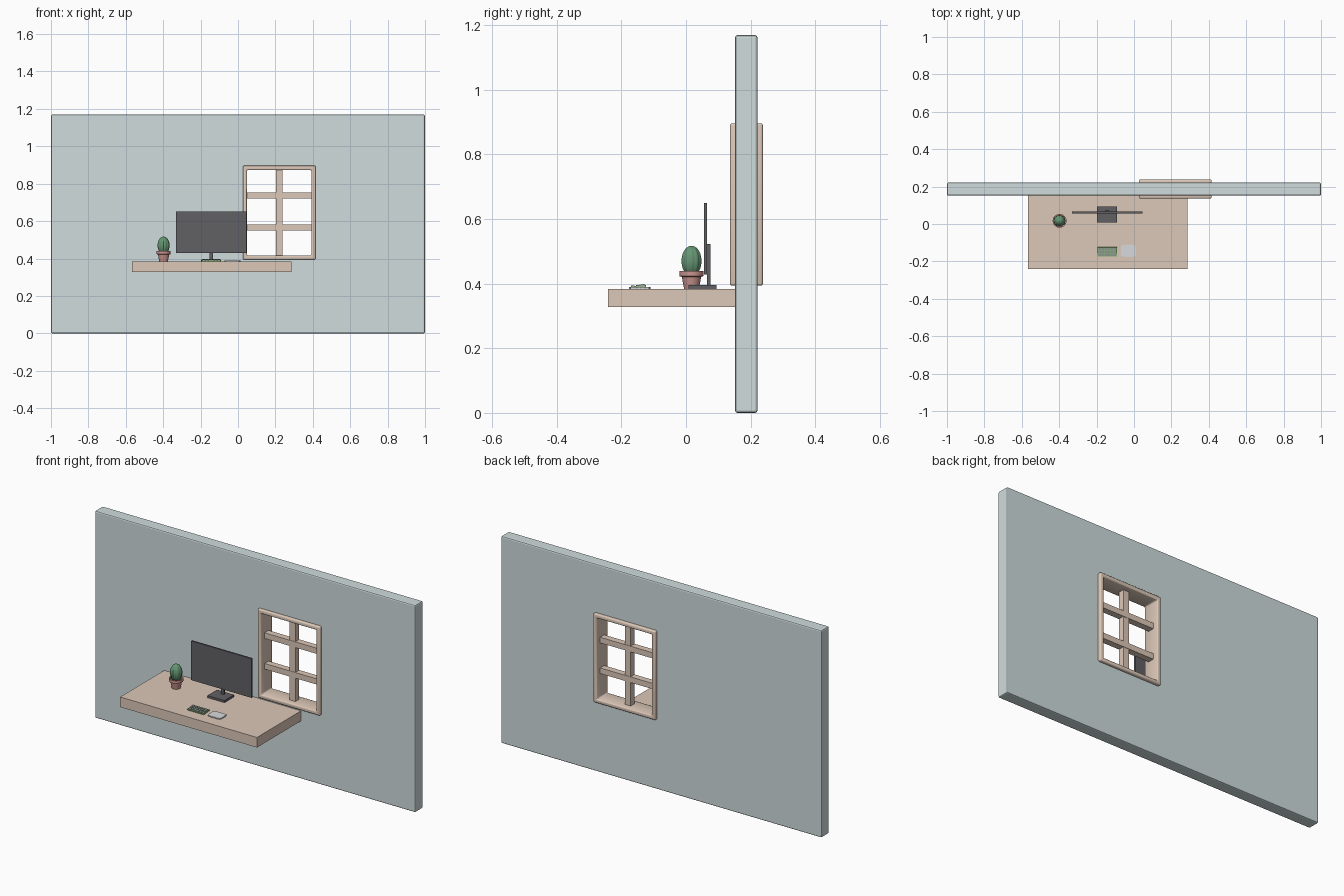
import bpy, bmesh, math
from mathutils import Matrix

if "Cube" in bpy.data.objects:
    bpy.data.objects.remove(bpy.data.objects["Cube"])


def mat(name, rgb):
    m = bpy.data.materials.new(name)
    m.diffuse_color = (*rgb, 1)
    m.use_nodes = True
    m.node_tree.nodes["Principled BSDF"].inputs["Base Color"].default_value = m.diffuse_color
    return m


WALL = mat("wall_paint", (0.63, 0.72, 0.73))
WOOD = mat("wood", (0.72, 0.58, 0.48))
DARK = mat("dark_plastic", (0.12, 0.12, 0.13))
CLAY = mat("clay", (0.60, 0.30, 0.27))
SOIL = mat("soil", (0.20, 0.13, 0.09))
CACTUS = mat("cactus_green", (0.13, 0.30, 0.17))
GREEN = mat("board_green", (0.30, 0.50, 0.22))
KEY = mat("key_grey", (0.28, 0.34, 0.30))
PALE = mat("pad_grey", (0.68, 0.70, 0.72))


def finish(name, bm, material, smooth=None):
    bmesh.ops.recalc_face_normals(bm, faces=bm.faces)
    me = bpy.data.meshes.new(name)
    bm.to_mesh(me)
    bm.free()
    ob = bpy.data.objects.new(name, me)
    bpy.context.collection.objects.link(ob)
    if material:
        me.materials.append(material)
    if smooth:
        bpy.context.view_layer.objects.active = ob
        ob.select_set(True)
        bpy.ops.object.shade_smooth_by_angle(angle=math.radians(smooth))
        ob.select_set(False)
    return ob


def add_box(bm, x, y, z):
    size = [b - a for a, b in (x, y, z)]
    mid = [(a + b) / 2 for a, b in (x, y, z)]
    bmesh.ops.create_cube(bm, size=1, matrix=Matrix.Translation(mid) @ Matrix.Diagonal((*size, 1)))


def box(name, x, y, z, material, bevel=0, segs=2):
    bm = bmesh.new()
    add_box(bm, x, y, z)
    if bevel:
        bmesh.ops.bevel(bm, geom=bm.edges[:], offset=bevel, segments=segs, profile=0.5, affect='EDGES')
    return finish(name, bm, material)


def lathe(name, profile, center, material, sides=24, smooth=35):
    bm = bmesh.new()
    vs = [bm.verts.new((r, 0, z)) for r, z in profile]
    es = [bm.edges.new(p) for p in zip(vs, vs[1:])]
    bmesh.ops.spin(bm, geom=vs + es, cent=(0, 0, 0), axis=(0, 0, 1), angle=2 * math.pi, steps=sides)
    bmesh.ops.remove_doubles(bm, verts=bm.verts, dist=1e-5)
    ob = finish(name, bm, material, smooth)
    ob.location = center
    return ob


# Wall with a window opening
wall = box("wall", (-1, 1), (0.152, 0.221), (0, 1.169), WALL, 0.007)
cutter = box("window_cutter", (0.036, 0.405), (0.0, 0.4), (0.406, 0.884), None)
cutter.hide_render = True
cutter.hide_viewport = False
cutter.display_type = 'WIRE'
mod = wall.modifiers.new("opening", 'BOOLEAN')
mod.object, mod.operation, mod.solver = cutter, 'DIFFERENCE', 'EXACT'
bpy.context.view_layer.objects.active = wall
bpy.ops.object.modifier_apply(modifier=mod.name)
bpy.data.objects.remove(cutter)

# Window frame: rectangular ring with rounded edges
bm = bmesh.new()
rings = []
for x0, x1, z0, z1 in ((0.026, 0.415, 0.394, 0.896), (0.048, 0.392, 0.416, 0.873)):
    for y in (0.136, 0.238):
        rings.append([bm.verts.new((x, y, z)) for x, z in ((x0, z0), (x1, z0), (x1, z1), (x0, z1))])
of, ob_, inf, inb = rings
for a, b in ((of, inf), (inf, inb), (inb, ob_), (ob_, of)):
    for i in range(4):
        j = (i + 1) % 4
        bm.faces.new((a[i], a[j], b[j], b[i]))
bmesh.ops.recalc_face_normals(bm, faces=bm.faces)
sharp = [e for e in bm.edges if len(e.link_faces) == 2 and e.calc_face_angle(0) > 0.5]
bmesh.ops.bevel(bm, geom=sharp, offset=0.007, segments=3, profile=0.5, affect='EDGES')
finish("window_frame", bm, WOOD, 30)

# Window bars
box("window_bar_vertical", (0.203, 0.239), (0.171, 0.203), (0.41, 0.88), WOOD)
for i, z in enumerate((0.565, 0.738)):
    box(f"window_bar_{i + 1}", (0.042, 0.398), (0.169, 0.205), (z - 0.016, z + 0.016), WOOD)

# Wall-mounted desk
box("desk_top", (-0.567, 0.287), (-0.241, 0.153), (0.327, 0.384), WOOD)

# Monitor and stand
box("monitor_screen", (-0.332, 0.046), (0.056, 0.0655), (0.429, 0.65), DARK)
box("monitor_arm", (-0.152, -0.134), (0.065, 0.076), (0.39, 0.523), DARK)
box("monitor_base", (-0.197, -0.09), (0.008, 0.094), (0.384, 0.396), DARK)

# Keyboard: tilted plate with rows of keys
kb = Matrix.Translation((-0.143, -0.149, 0.390)) @ Matrix.Rotation(math.radians(7), 4, 'X')
plate = box("keyboard_base", (-0.052, 0.052), (-0.025, 0.025), (-0.003, 0.003), GREEN)
plate.matrix_world = kb
bm = bmesh.new()
for r in range(3):
    for c in range(6):
        x, y = -0.041 + c * 0.0164, -0.015 + r * 0.015
        if r == 0 and c in (2, 3):
            continue
        add_box(bm, (x - 0.0068, x + 0.0068), (y - 0.0058, y + 0.0058), (0.002, 0.006))
add_box(bm, (-0.015, 0.015), (-0.0208, -0.0092), (0.002, 0.006))
keys = finish("keyboard_keys", bm, KEY)
keys.matrix_world = kb

# Desk pad with a scalloped edge
bm = bmesh.new()
outline = []
n = 96
for i in range(n):
    t = 2 * math.pi * i / n
    c, s = math.cos(t), math.sin(t)
    k = (abs(c) ** 5 + abs(s) ** 5) ** -0.2 * (1 + 0.03 * math.cos(16 * t))
    outline.append(bm.verts.new((0.041 * k * c, 0.032 * k * s, 0)))
face = bm.faces.new(outline)
ext = bmesh.ops.extrude_face_region(bm, geom=[face])
bmesh.ops.translate(bm, vec=(0, 0, 0.006), verts=[v for v in ext["geom"] if isinstance(v, bmesh.types.BMVert)])
pad = finish("desk_pad", bm, PALE)
pad.location = (-0.03, -0.143, 0.384)

# Plant pot, soil and ribbed cactus
spot = (-0.398, 0.017, 0)
lathe("plant_pot", [(0, 0.384), (0.023, 0.384), (0.030, 0.421), (0.037, 0.423), (0.037, 0.439),
                    (0.031, 0.439), (0.029, 0.428)], spot, CLAY)
lathe("pot_soil", [(0.031, 0.431), (0, 0.433)], spot, SOIL)
bm = bmesh.new()
bmesh.ops.create_uvsphere(bm, u_segments=48, v_segments=18, radius=1)
for v in bm.verts:
    rib = 0.92 + 0.10 * abs(math.cos(5 * math.atan2(v.co.y, v.co.x)))
    v.co.x *= 0.0315 * rib
    v.co.y *= 0.0315 * rib
    v.co.z *= 0.047
cactus = finish("cactus", bm, CACTUS, 40)
cactus.location = (spot[0], spot[1], 0.470)
